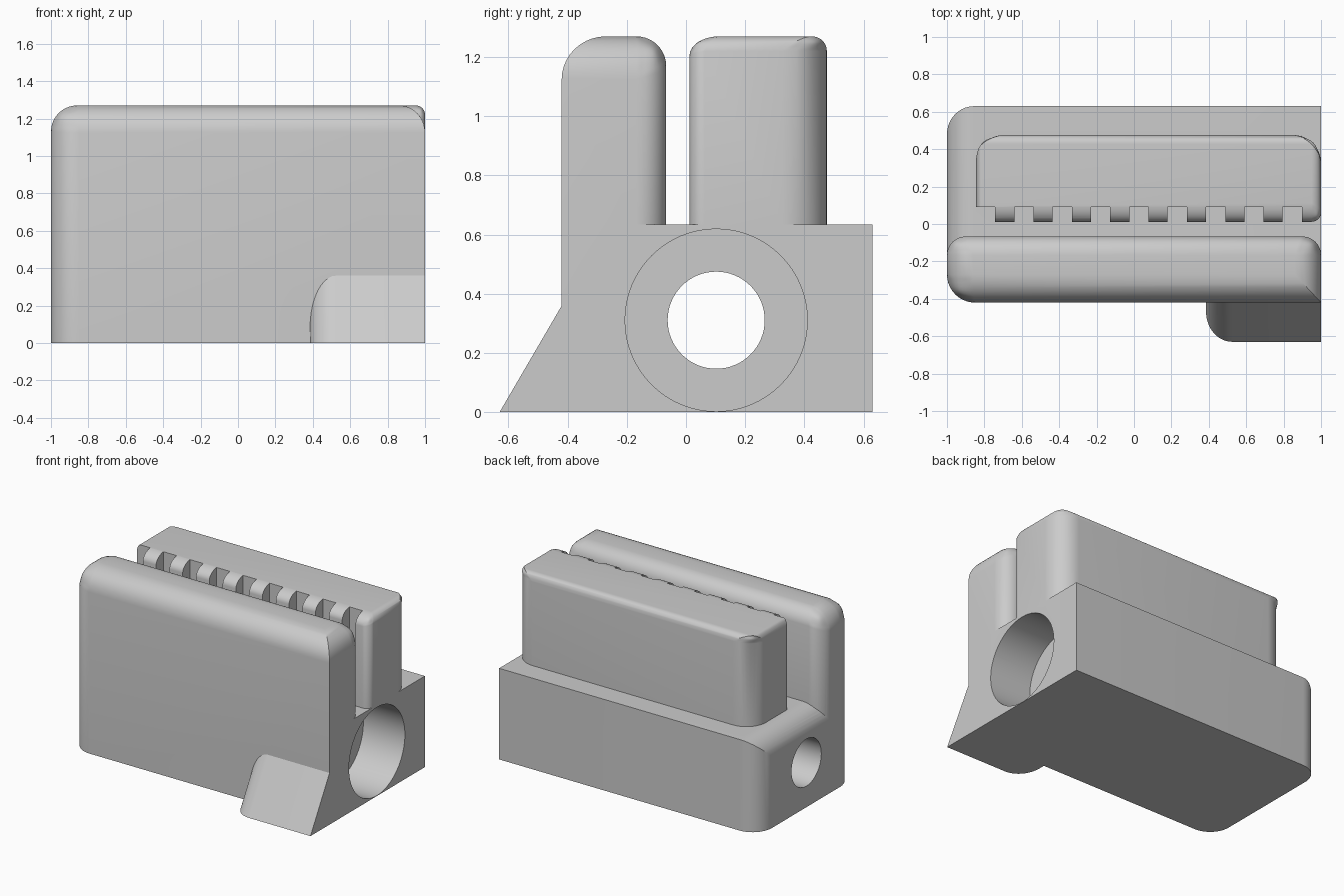
import bpy, bmesh, math
from mathutils import Matrix

if "Cube" in bpy.data.objects:
    bpy.data.objects.remove(bpy.data.objects["Cube"])

grey = bpy.data.materials.new("plain grey")
grey.diffuse_color = (0.6, 0.6, 0.6, 1)
grey.use_nodes = True
grey.node_tree.nodes["Principled BSDF"].inputs["Base Color"].default_value = grey.diffuse_color


def make_object(name, bm):
    bmesh.ops.recalc_face_normals(bm, faces=bm.faces)
    mesh = bpy.data.meshes.new(name)
    bm.to_mesh(mesh)
    bm.free()
    mesh.materials.append(grey)
    obj = bpy.data.objects.new(name, mesh)
    bpy.context.collection.objects.link(obj)
    return obj


def apply(obj, mod):
    bpy.context.view_layer.objects.active = obj
    bpy.ops.object.modifier_apply(modifier=mod.name)


def round_edges(obj, radius_of):
    """Round each edge by its own radius, stored as a bevel weight."""
    me = obj.data
    att = me.attributes.new("bevel_weight_edge", 'FLOAT', 'EDGE')
    for e in me.edges:
        a, b = (me.vertices[i].co for i in e.vertices)
        att.data[e.index].value = radius_of(a, b)
    mod = obj.modifiers.new("round", 'BEVEL')
    mod.limit_method, mod.width, mod.segments = 'WEIGHT', 1.0, 10
    mod.use_clamp_overlap = False
    apply(obj, mod)


def block(name, lo, hi, radii=None):
    """Box from lo to hi; radii keys name an edge by its two sides, e.g. 'x-z+'."""
    bm = bmesh.new()
    bmesh.ops.create_cube(bm, size=1)
    for v in bm.verts:
        v.co = [hi[i] if v.co[i] > 0 else lo[i] for i in range(3)]
    obj = make_object(name, bm)
    if radii:
        def radius_of(a, b):
            key = "".join("xyz"[i] + ("+" if abs(a[i] - hi[i]) < 1e-4 else "-")
                          for i in range(3) if abs(a[i] - b[i]) < 1e-4)
            return radii.get(key, 0.0)
        round_edges(obj, radius_of)
    return obj


def cylinder(name, radius, x0, x1):
    bm = bmesh.new()
    bmesh.ops.create_cone(bm, cap_ends=True, segments=64, radius1=radius, radius2=radius, depth=x1 - x0,
                          matrix=Matrix.Translation(((x0 + x1) / 2, 0.102, 0.311))
                          @ Matrix.Rotation(math.pi / 2, 4, 'Y'))
    return make_object(name, bm)


def combine(obj, other, operation):
    mod = obj.modifiers.new("combine", 'BOOLEAN')
    mod.operation, mod.object, mod.solver = operation, other, 'EXACT'
    apply(obj, mod)
    bpy.data.objects.remove(other)


# Base block
body = block("clamp_body", (-1, -0.25, 0), (1, 0.63, 0.635), {"x-z+": 0.14, "x-y+": 0.15})

# Tall front plate
plate = block("front_plate", (-1, -0.42, 0), (1, -0.067, 1.27),
              {"x-y-": 0.15, "x-y+": 0.1, "x+y+": 0.1, "x-z+": 0.14,
               "x+z+": 0.14, "y-z+": 0.15, "y+z+": 0.1})

# Rear jaw, with slots cut to leave nine teeth
jaw = block("rear_jaw", (-0.845, 0.012, 0.56), (1, 0.476, 1.27),
            {"x-y+": 0.15, "x+y+": 0.15, "x+y-": 0.05, "x-z+": 0.03,
             "x+z+": 0.05, "y+z+": 0.05, "y-z+": 0.1})
slots = [(-1.2, -0.742)] + [(-0.64 + 0.205 * i, -0.537 + 0.205 * i) for i in range(8)]
for x0, x1 in slots:
    combine(jaw, block("slot_cutter", (x0, -0.2, 0.4), (x1, 0.092, 1.5)), 'DIFFERENCE')

# Sloped foot at the front right
bm = bmesh.new()
profile = [(-0.63, 0), (-0.35, 0.48), (-0.35, 0)]
ends = [[bm.verts.new((x, y, z)) for y, z in profile] for x in (0.385, 1)]
for end in ends:
    bm.faces.new(end)
for i in range(3):
    j = (i + 1) % 3
    bm.faces.new((ends[0][i], ends[0][j], ends[1][j], ends[1][i]))
foot = make_object("sloped_foot", bm)
round_edges(foot, lambda a, b: 0.14 if max(a.x, b.x) < 0.5 and abs(a.z - b.z) > 0.1
            and abs(a.y - b.y) > 0.1 else 0.0)

# Join the solid parts, then drill the stepped hole
for part in (plate, jaw, foot):
    combine(body, part, 'UNION')
combine(body, cylinder("wide_bore_cutter", 0.308, 0.68, 1.2), 'DIFFERENCE')
combine(body, cylinder("through_hole_cutter", 0.164, -1.2, 1.2), 'DIFFERENCE')

bpy.ops.object.select_all(action='DESELECT')
body.select_set(True)
bpy.context.view_layer.objects.active = body
bpy.ops.object.shade_smooth_by_angle(angle=math.radians(30))
